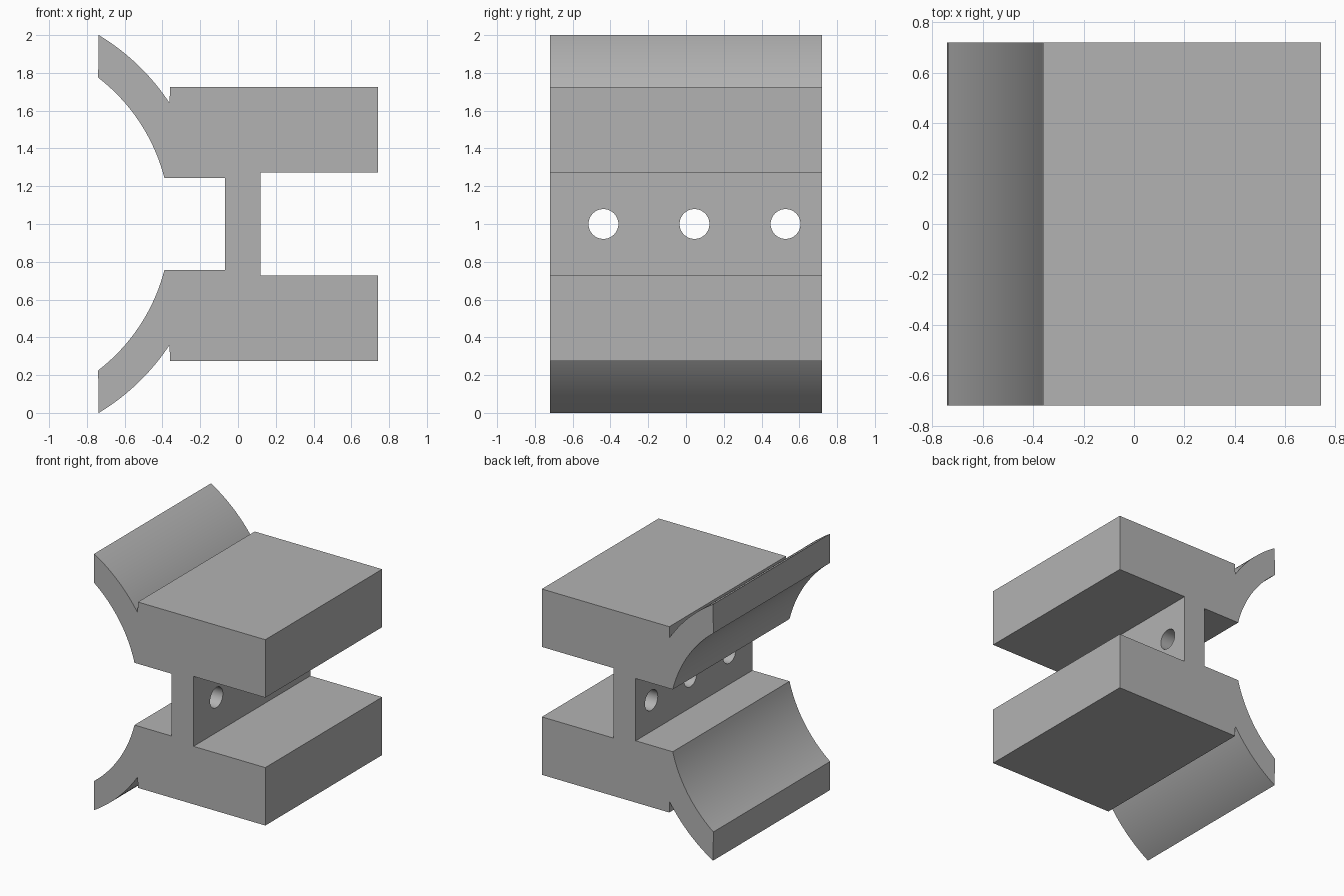
import bpy, bmesh
from math import asin, cos, sin, radians
from mathutils import Matrix, Vector

if "Cube" in bpy.data.objects:
    bpy.data.objects.remove(bpy.data.objects["Cube"])

HALF_DEPTH = 0.72
MID_Z = 1.0
ARC_X = -1.337          # common centre of both flare arcs
INNER_R, OUTER_R = 0.978, 1.166

grey = bpy.data.materials.new("plain grey")
grey.use_nodes = True
colour = (0.45, 0.45, 0.45, 1)
grey.diffuse_color = colour
grey.node_tree.nodes["Principled BSDF"].inputs["Base Color"].default_value = colour


def arc(radius, z_start, z_end, steps=20):
    """Points on a flare arc between two heights above the middle."""
    a, b = asin(z_start / radius), asin(z_end / radius)
    angles = [a + (b - a) * i / steps for i in range(steps + 1)]
    return [(ARC_X + radius * cos(t), radius * sin(t)) for t in angles]


def finish(bm, name):
    bmesh.ops.recalc_face_normals(bm, faces=bm.faces)
    mesh = bpy.data.meshes.new(name)
    bm.to_mesh(mesh)
    bm.free()
    mesh.materials.append(grey)
    obj = bpy.data.objects.new(name, mesh)
    bpy.context.collection.objects.link(obj)
    return obj


# Upper half of the section: web, inner flare, outer flare, thick flange
upper = [(-0.07, 0.243)]
upper += arc(INNER_R, 0.243, 0.775)
upper += arc(OUTER_R, 1.0, 0.64)
upper += [(-0.36, 0.725), (0.74, 0.725), (0.74, 0.273), (0.12, 0.273)]
section = upper + [(x, -z) for x, z in reversed(upper)]

# Extruded channel body
bm = bmesh.new()
face = bm.faces.new([bm.verts.new((x, -HALF_DEPTH, MID_Z + z)) for x, z in section])
extruded = bmesh.ops.extrude_face_region(bm, geom=[face])["geom"]
bmesh.ops.translate(bm, vec=Vector((0, 2 * HALF_DEPTH, 0)),
                    verts=[v for v in extruded if isinstance(v, bmesh.types.BMVert)])
body = finish(bm, "flared_channel_body")

# Three round holes through the web
bm = bmesh.new()
for y in (-0.437, 0.045, 0.527):
    place = Matrix.Translation((0.025, y, MID_Z)) @ Matrix.Rotation(radians(90), 4, "Y")
    bmesh.ops.create_cone(bm, cap_ends=True, segments=48, radius1=0.079,
                          radius2=0.079, depth=0.4, matrix=place)
cutter = finish(bm, "hole_cutter")
cutter.hide_render = True

holes = body.modifiers.new("web holes", "BOOLEAN")
holes.operation = "DIFFERENCE"
holes.solver = "EXACT"
holes.object = cutter

bpy.ops.object.select_all(action="DESELECT")
body.select_set(True)
bpy.context.view_layer.objects.active = body
bpy.ops.object.modifier_apply(modifier=holes.name)
bpy.data.objects.remove(cutter)
bpy.ops.object.shade_smooth_by_angle(angle=radians(30))
